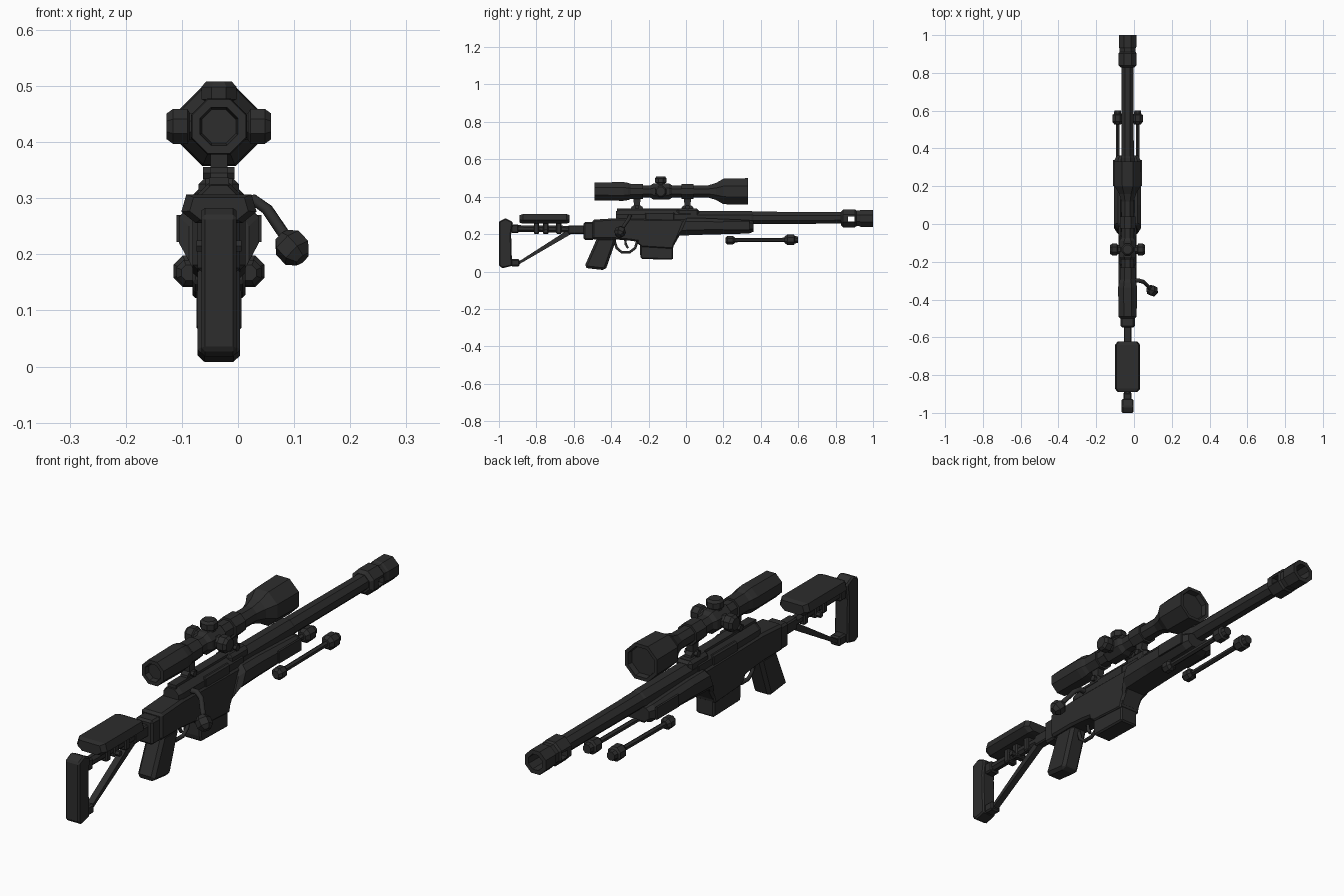
import bpy, bmesh, math
from mathutils import Vector

if "Cube" in bpy.data.objects:
    bpy.data.objects.remove(bpy.data.objects["Cube"])

CX = -0.034  # centre plane of the rifle
dark = bpy.data.materials.new("dark gunmetal")
dark.diffuse_color = (0.026, 0.026, 0.026, 1)
dark.use_nodes = True
dark.node_tree.nodes["Principled BSDF"].inputs["Base Color"].default_value = dark.diffuse_color


def finish(name, bm, bevel=0):
    bmesh.ops.recalc_face_normals(bm, faces=bm.faces)
    mesh = bpy.data.meshes.new(name)
    bm.to_mesh(mesh)
    bm.free()
    mesh.materials.append(dark)
    ob = bpy.data.objects.new(name, mesh)
    bpy.context.collection.objects.link(ob)
    if bevel:
        m = ob.modifiers.new("chamfer", 'BEVEL')
        m.width, m.segments = bevel, 1
        m.limit_method, m.angle_limit = 'ANGLE', math.radians(50)
    return ob


def skin(name, rings, bevel=0):
    """Join a row of point rings into a closed solid."""
    bm = bmesh.new()
    vs = [[bm.verts.new(p) for p in r] for r in rings]
    n = len(vs[0])
    for a, b in zip(vs, vs[1:]):
        for i in range(n):
            j = (i + 1) % n
            bm.faces.new((a[i], a[j], b[j], b[i]))
    bm.faces.new(vs[0])
    bm.faces.new(vs[-1])
    return finish(name, bm, bevel)


def plate(name, profile, half, bevel=0, x=CX):
    """Side profile (y, z) extruded across x."""
    return skin(name, [[(x + s * half, y, z) for y, z in profile] for s in (-1, 1)], bevel)


def box(name, y0, y1, z0, z1, half, bevel=0, x=CX):
    return plate(name, [(y0, z0), (y1, z0), (y1, z1), (y0, z1)], half, bevel, x)


def turned(name, stations, origin, axis=(0, 1, 0), n=8):
    """Faceted turned part: stations of (distance, radius) along an axis."""
    q = Vector((0, 0, 1)).rotation_difference(Vector(axis).normalized())
    rings = []
    for d, r in stations:
        r /= math.cos(math.pi / n)
        rings.append([Vector(origin) + q @ Vector((
            r * math.cos(2 * math.pi * (i + .5) / n),
            r * math.sin(2 * math.pi * (i + .5) / n), d)) for i in range(n)])
    return skin(name, rings)


def rod(name, a, b, r, n=6):
    d = Vector(b) - Vector(a)
    return turned(name, [(0, r), (d.length, r)], a, d, n)


def bent_bar(name, pts, r):
    cu = bpy.data.curves.new(name, 'CURVE')
    cu.dimensions, cu.bevel_depth, cu.bevel_resolution = '3D', r, 1
    cu.use_fill_caps = True
    sp = cu.splines.new('POLY')
    sp.points.add(len(pts) - 1)
    for p, c in zip(sp.points, pts):
        p.co = (*c, 1)
    cu.materials.append(dark)
    ob = bpy.data.objects.new(name, cu)
    bpy.context.collection.objects.link(ob)
    return ob


# Folding stock
plate("butt_plate", [(-1, .03), (-.98, .018), (-.93, .03), (-.935, .2),
                     (-.925, .265), (-.965, .285), (-1, .268)], .031, .006)
box("butt_lower_hinge", -.935, -.89, .028, .066, .022, .006)
box("butt_upper_hinge", -.935, -.895, .205, .252, .022, .006)
plate("stock_strut", [(-.915, .04), (-.89, .04), (-.615, .2), (-.6, .22), (-.635, .22)], .013)
rod("stock_tube", (CX, -.94, .23), (CX, -.52, .225), .018, 8)
box("stock_tube_socket", -.63, -.535, .2, .247, .02, .005)

# Cheek rest with clamps
section = [(-.042, .256), (.042, .256), (.067, .276), (.058, .307), (-.058, .307), (-.067, .276)]
skin("cheek_rest", [[(CX + x * s, y, .281 + (z - .281) * s) for x, z in section]
                    for y, s in ((-.89, .78), (-.872, 1), (-.64, 1), (-.622, .78))])
for y in (-.8, -.75, -.68):
    box("cheek_clamp", y - .014, y + .014, .2, .262, .024, .005)
rod("cheek_clamp_screw", (CX - .04, -.75, .215), (CX + .04, -.75, .215), .01)

# Receiver
box("receiver_end_cap", -.547, -.49, .168, .265, .038, .008)
plate("receiver", [(-.5, .172), (-.38, .172), (-.3, .165), (-.07, .13), (-.03, .2),
                   (.0, .28), (-.37, .285), (-.5, .277)], .047, .009)
turned("receiver_bridge", [(0, .034), (.02, .04), (.16, .04), (.4, .04)], (CX, -.375, .289))
box("chamber_block", -.05, .07, .25, .337, .036, .012)
box("scope_rail", -.37, .06, .315, .337, .018)
box("ejection_port_cover", -.22, -.06, .27, .315, .043, .006)

# Magazine
plate("magazine", [(-.245, .09), (-.24, .067), (-.07, .063), (-.07, .2), (-.245, .2)], .04, .006)
plate("magazine_well", [(-.26, .15), (-.235, .132), (-.07, .122), (-.05, .2), (-.26, .2)], .047, .005)

# Grip and trigger
plate("grip", [(-.543, .026), (-.53, .018), (-.435, .007), (-.425, .022), (-.37, .18), (-.475, .18)],
      .038, .012)
bent_bar("trigger_guard", [(CX, -.385, .17), (CX, -.37, .125), (CX, -.345, .104), (CX, -.3, .104),
                           (CX, -.272, .125), (CX, -.258, .168)], .008)
bent_bar("trigger", [(CX, -.325, .17), (CX, -.322, .145), (CX, -.31, .125)], .007)

# Bolt handle
bent_bar("bolt_arm", [(CX, -.3, .295), (.028, -.3, .297), (.052, -.307, .28), (.094, -.35, .218)], .011)
turned("bolt_knob", [(-.03, .014), (-.014, .026), (.012, .026), (.028, .014)],
       (.097, -.353, .211), (.65, -.3, -.7), 6)

# Handguard
fore = [(-.045, 0), (.045, 0), (.071, .3), (.071, .8), (.052, 1), (-.052, 1), (-.071, .8), (-.071, .3)]
skin("handguard", [[(CX + x * s, y + k * v, z0 + v * (z1 - z0)) for x, v in fore]
                   for y, k, s, z0, z1 in ((-.065, .05, .75, .15, .275), (-.035, .04, 1, .192, .285),
                                           (.1, 0, 1, .197, .285), (.335, 0, 1, .203, .275),
                                           (.362, 0, .8, .213, .268))])
for s in (-1, 1):
    box("handguard_side_panel", .2, .34, .222, .27, .004, 0, CX + s * .072)

# Barrel and muzzle brake with side ports
turned("barrel", [(0, .037), (.35, .036), (.36, .033), (.86, .031)], (CX, 0, .287))
brake = turned("muzzle_brake", [(0, .036), (.012, .048), (.075, .048), (.083, .042), (.1, .042),
                                (.108, .046), (.172, .046), (.172, .03), (.05, .027)], (CX, .828, .284))
cutter = box("port_cutter", .866, .902, .268, .295, .1)
cutter.hide_render = True
cutter.hide_viewport = True
cut = brake.modifiers.new("ports", 'BOOLEAN')
cut.operation, cut.object = 'DIFFERENCE', cutter

# Folded bipod
for s in (-1, 1):
    x = CX + s * .053
    rod("bipod_leg", (x, .23, .167), (x, .57, .17), .0095)
    turned("bipod_pivot", [(0, .014), (.012, .023), (.04, .023), (.052, .014)], (x, .21, .167))
    turned("bipod_foot", [(0, .017), (.015, .028), (.05, .028), (.055, .02), (.073, .017)],
           (x, .527, .17))

# Scope
Z = .428
turned("scope_body", [(.02, .03), (0, .034), (0, .048), (.155, .05), (.18, .046), (.215, .033), (.3, .033),
                      (.315, .043), (.4, .043), (.415, .033), (.61, .033), (.65, .045), (.69, .068),
                      (.822, .071), (.822, .058), (.8, .055)], (CX, -.49, Z))
knob = [(0, .024), (.052, .024), (.056, .031), (.082, .031), (.093, .023)]
for s in (-1, 1):
    turned("side_turret", knob, (CX, -.135, Z), (s, 0, 0))
turned("top_turret", [(d * .86, r) for d, r in knob], (CX, -.135, Z), (0, 0, 1))
for y in (-.262, .008):
    turned("scope_ring", [(-.032, .041), (.032, .041)], (CX, y, Z))
    plate("scope_mount", [(y - .035, .325), (y + .035, .325), (y + .03, .345), (y + .016, .355),
                          (y + .02, .4), (y - .02, .4), (y - .016, .355), (y - .03, .345)], .015)
    rod("mount_screw", (CX - .028, y, .345), (CX + .028, y, .345), .011)
